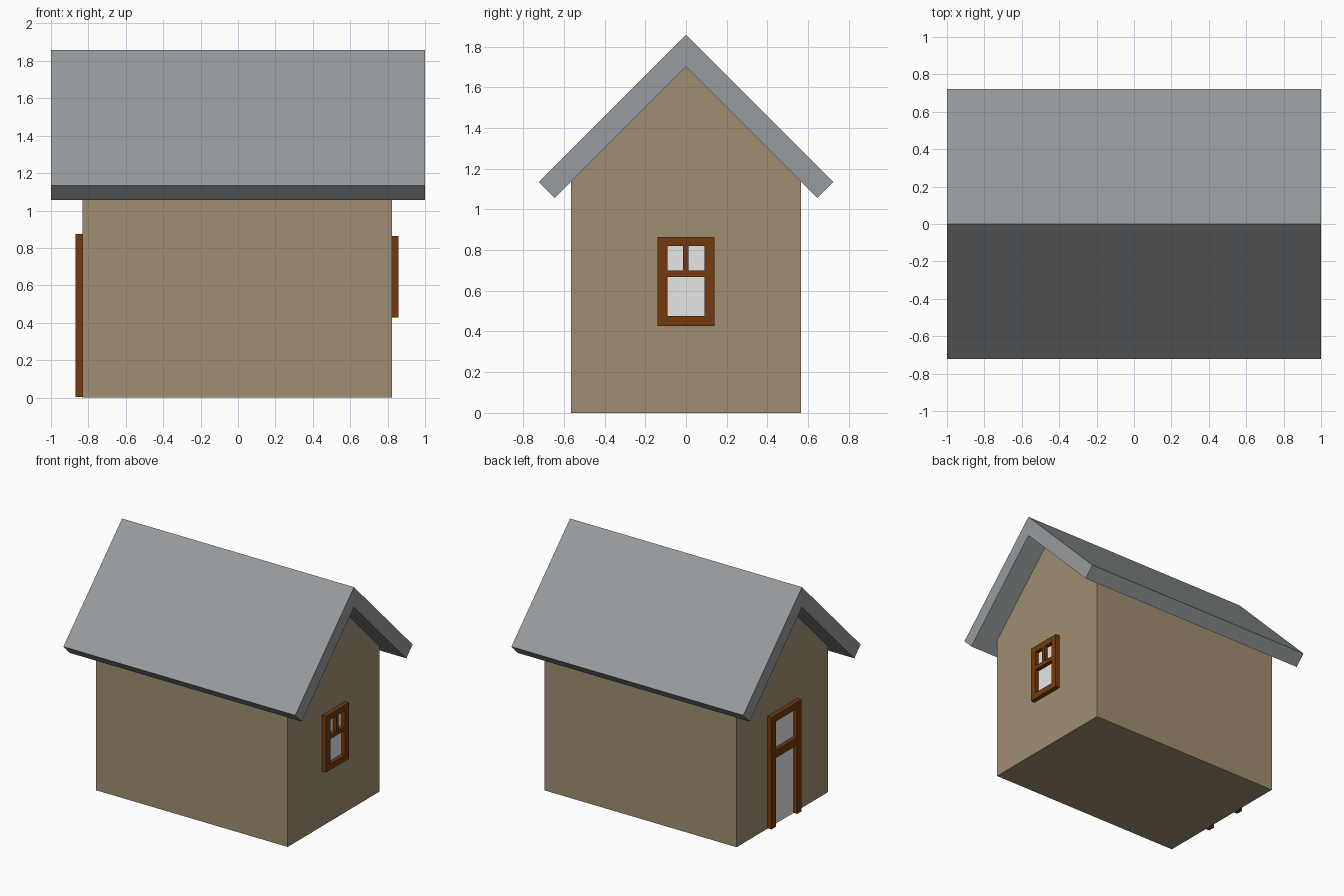
import bpy
import bmesh

if "Cube" in bpy.data.objects:
    bpy.data.objects.remove(bpy.data.objects["Cube"])


def srgb(r, g, b):
    def lin(c):
        c /= 255
        return c / 12.92 if c <= 0.04045 else ((c + 0.055) / 1.055) ** 2.4
    return (lin(r), lin(g), lin(b), 1)


def material(name, colour):
    m = bpy.data.materials.new(name)
    m.diffuse_color = srgb(*colour)
    m.use_nodes = True
    m.node_tree.nodes["Principled BSDF"].inputs["Base Color"].default_value = m.diffuse_color
    return m


PLASTER = material("tan plaster", (160, 143, 113))
SLATE = material("grey roof", (150, 155, 157))
WOOD = material("brown wood", (115, 58, 14))
GLASS = material("pale glass", (231, 231, 231))


def extrude_x(name, profile, x0, x1, mat):
    """Extrude a closed (y, z) profile along x."""
    bm = bmesh.new()
    face = bm.faces.new([bm.verts.new((x0, y, z)) for y, z in profile])
    ext = bmesh.ops.extrude_face_region(bm, geom=[face])
    verts = [v for v in ext["geom"] if isinstance(v, bmesh.types.BMVert)]
    bmesh.ops.translate(bm, verts=verts, vec=(x1 - x0, 0, 0))
    bmesh.ops.recalc_face_normals(bm, faces=bm.faces)
    mesh = bpy.data.meshes.new(name)
    bm.to_mesh(mesh)
    bm.free()
    mesh.materials.append(mat)
    ob = bpy.data.objects.new(name, mesh)
    bpy.context.collection.objects.link(ob)
    return ob


def box(name, x0, x1, y0, y1, z0, z1, mat):
    return extrude_x(name, [(y0, z0), (y1, z0), (y1, z1), (y0, z1)], x0, x1, mat)


XL, XR, W, EAVE, RIDGE = -0.832, 0.824, 0.564, 1.136, 1.70

# Walls and gable
box("walls", XL, XR, -W, W, 0, EAVE, PLASTER)
extrude_x("gable", [(-W, EAVE), (W, EAVE), (0, RIDGE)], XL, XR, PLASTER)

# Roof: one folded slab with square-cut eaves
extrude_x("roof", [(0, 1.857), (-0.723, 1.134), (-0.645, 1.056), (0, RIDGE + 0.001),
                   (0.645, 1.056), (0.723, 1.134)], -1, 1, SLATE)

# Window on the right wall
X = XR + 0.035
for side in (-1, 1):
    a, b = sorted((side * 0.14, side * 0.09))
    box("window_post", XR, X, a, b, 0.428, 0.865, WOOD)
for name, z0, z1 in (("window_sill", 0.428, 0.475), ("window_head", 0.82, 0.865),
                     ("window_crossbar", 0.668, 0.70)):
    box(name, XR, X, -0.09, 0.09, z0, z1, WOOD)
box("window_mullion", XR, X, -0.014, 0.012, 0.70, 0.82, WOOD)
box("window_glass", XR, XR + 0.004, -0.09, 0.09, 0.475, 0.82, GLASS)

# Door on the left wall
X = XL - 0.036
for side in (-1, 1):
    a, b = sorted((side * 0.185, side * 0.13))
    box("door_post", X, XL, a, b, 0.004, 0.875, WOOD)
for name, z0, z1 in (("door_head", 0.825, 0.875), ("door_crossbar", 0.54, 0.60)):
    box(name, X, XL, -0.13, 0.13, z0, z1, WOOD)
box("door_panel", XL - 0.004, XL, -0.13, 0.13, 0.004, 0.825, GLASS)
